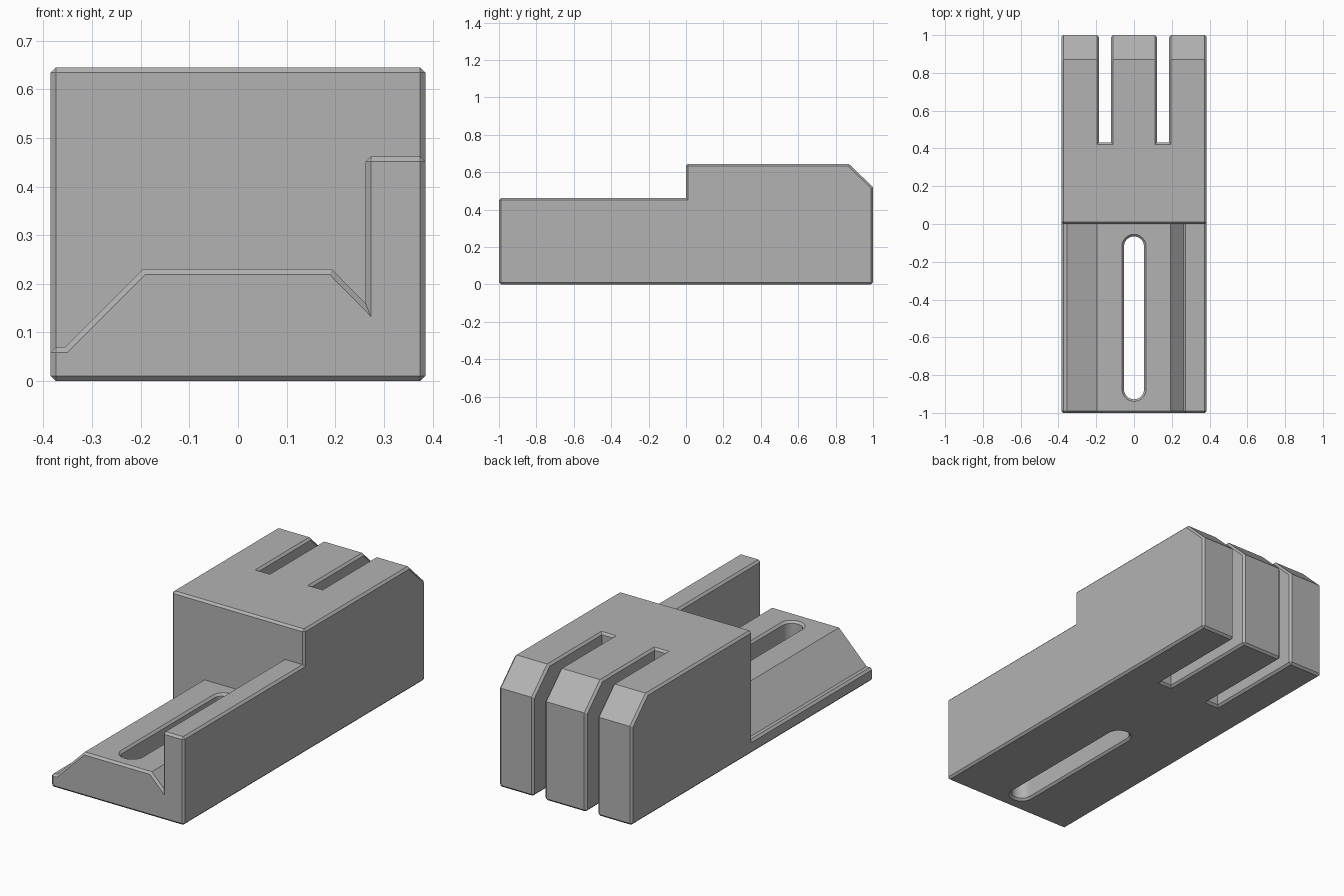
import bpy, bmesh, math
from mathutils import Vector

cube = bpy.data.objects.get("Cube")
if cube:
    bpy.data.objects.remove(cube)

BEVEL = 0.011

grey = bpy.data.materials.new("plain grey")
grey.use_nodes = True
grey.diffuse_color = (0.45, 0.45, 0.45, 1)
grey.node_tree.nodes["Principled BSDF"].inputs["Base Color"].default_value = (0.45, 0.45, 0.45, 1)


def prism(name, points, axis, start, end):
    """Extrude a 2D outline along axis (x: points are y,z; y: x,z; z: x,y)."""
    i = "xyz".index(axis)

    def place(p, depth):
        v = list(p)
        v.insert(i, depth)
        return Vector(v)

    bm = bmesh.new()
    face = bm.faces.new([bm.verts.new(place(p, start)) for p in points])
    new = bmesh.ops.extrude_face_region(bm, geom=[face])["geom"]
    move = place((0, 0), end - start)
    bmesh.ops.translate(bm, vec=move, verts=[v for v in new if isinstance(v, bmesh.types.BMVert)])
    bmesh.ops.recalc_face_normals(bm, faces=bm.faces)
    mesh = bpy.data.meshes.new(name)
    bm.to_mesh(mesh)
    bm.free()
    obj = bpy.data.objects.new(name, mesh)
    bpy.context.collection.objects.link(obj)
    return obj


# Main block with the sloped rear top edge
body = prism("slotted_block", [(-1, 0), (1, 0), (1, 0.52), (0.87, 0.645), (-1, 0.645)],
             "x", -0.385, 0.385)
body.data.materials.append(grey)

# Front channel: side flange, raised bed and tall rail
channel = prism("channel_cutter",
                [(-0.5, 0.07), (-0.355, 0.07), (-0.195, 0.23), (0.193, 0.23), (0.262, 0.16),
                 (0.262, 0.462), (0.5, 0.462), (0.5, 0.8), (-0.5, 0.8)], "y", -1.2, 0)
cutters = [channel]

# Two open slots in the rear
for side in (-1, 1):
    a, b = side * 0.121, side * 0.185
    cutters.append(prism("rear_slot_cutter", [(a, 0.432), (b, 0.432), (b, 1.2), (a, 1.2)],
                         "z", -0.2, 0.9))

# Long rounded slot through the bed
radius, half, mid, steps = 0.053, 0.378, -0.497, 16
oval = []
for turn, y in ((0, mid + half), (math.pi, mid - half)):
    for k in range(steps + 1):
        t = turn + math.pi * k / steps
        oval.append((radius * math.cos(t), y + radius * math.sin(t)))
cutters.append(prism("long_slot_cutter", oval, "z", -0.2, 0.9))

for cutter in cutters:
    cutter.hide_render = True
    mod = body.modifiers.new("cut", "BOOLEAN")
    mod.operation, mod.solver, mod.object = "DIFFERENCE", "EXACT", cutter

# Bake the cuts, then chamfer every square outer edge
bm = bmesh.new()
bm.from_object(body, bpy.context.evaluated_depsgraph_get())
body.modifiers.clear()
for cutter in cutters:
    bpy.data.objects.remove(cutter)
bmesh.ops.remove_doubles(bm, verts=bm.verts, dist=0.0001)
bm.normal_update()
square = [e for e in bm.edges if e.is_manifold and e.calc_face_angle_signed() > math.radians(60)]
bmesh.ops.bevel(bm, geom=square, offset=BEVEL, offset_type="OFFSET", segments=1,
                profile=0.5, affect="EDGES", clamp_overlap=False)
bm.to_mesh(body.data)
bm.free()

# Smooth only the curved slot walls
bpy.ops.object.select_all(action="DESELECT")
body.select_set(True)
bpy.context.view_layer.objects.active = body
bpy.ops.object.shade_smooth_by_angle(angle=math.radians(30))
